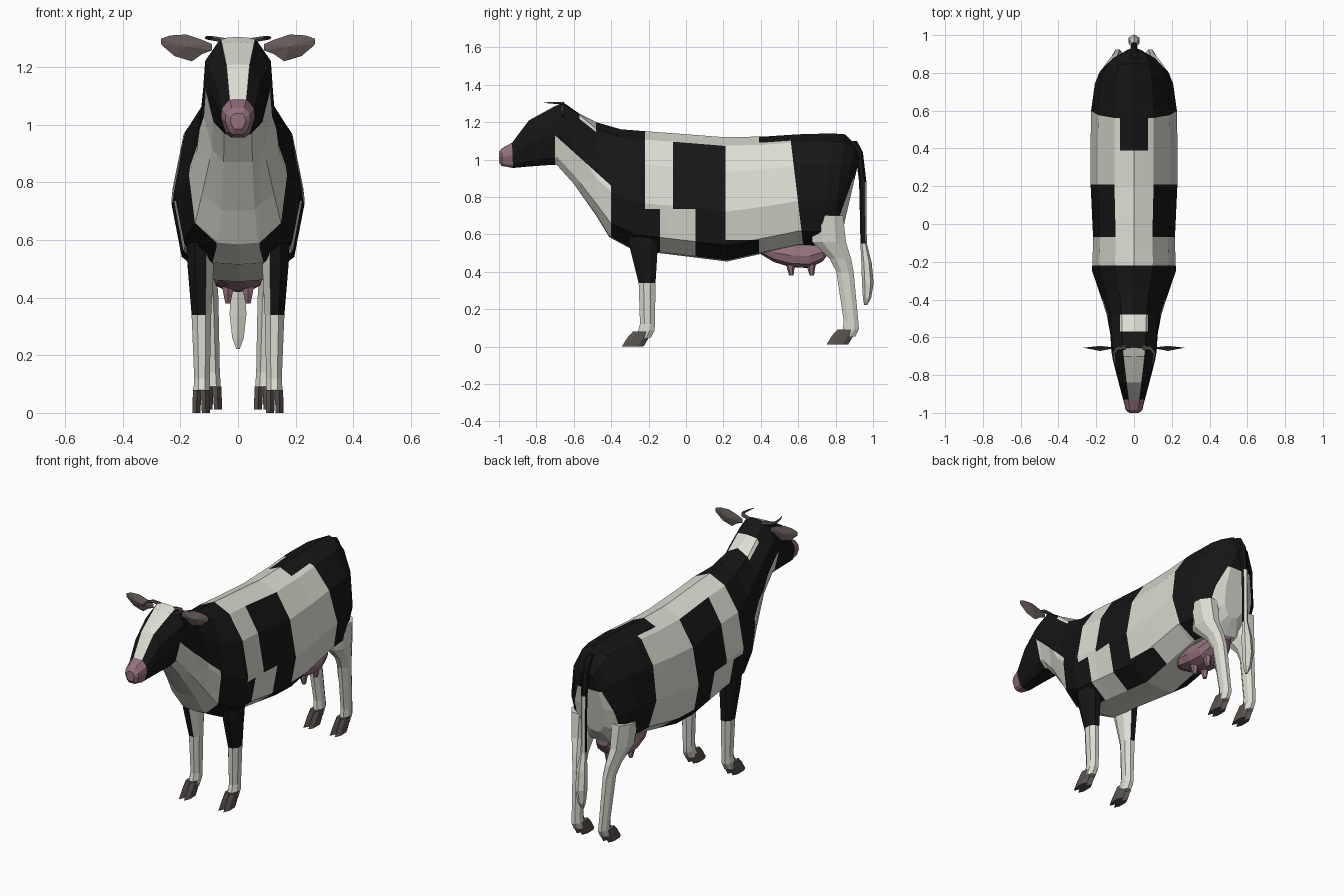
import bpy, bmesh, math
from mathutils import Vector

if "Cube" in bpy.data.objects:
    bpy.data.objects.remove(bpy.data.objects["Cube"])


def material(name, rgb):
    m = bpy.data.materials.new(name)
    m.diffuse_color = (*rgb, 1)
    m.use_nodes = True
    m.node_tree.nodes["Principled BSDF"].inputs["Base Color"].default_value = m.diffuse_color
    return m


BLACK = material("black coat", (0.008, 0.008, 0.008))
WHITE = material("white coat", (0.72, 0.72, 0.65))
PINK = material("pink skin", (0.30, 0.165, 0.205))
HOOF = material("hoof grey brown", (0.10, 0.085, 0.08))
EAR = material("ear grey brown", (0.13, 0.10, 0.098))


def loft(bm, rings):
    """Skin a list of closed rings and cap both ends."""
    vs = [[bm.verts.new(p) for p in r] for r in rings]
    n = len(rings[0])
    for a, b in zip(vs, vs[1:]):
        for i in range(n):
            j = (i + 1) % n
            bm.faces.new((a[i], a[j], b[j], b[i]))
    bm.faces.new(vs[0])
    bm.faces.new(vs[-1])


def finish(name, bm, mats, rule=None, cuts=(), mirror=False):
    """Cut colour borders, colour faces by rule and make the object."""
    for co, no in cuts:
        bmesh.ops.bisect_plane(bm, geom=bm.verts[:] + bm.edges[:] + bm.faces[:],
                               plane_co=co, plane_no=no, dist=1e-4)
    bmesh.ops.recalc_face_normals(bm, faces=bm.faces[:])
    bm.normal_update()
    if rule:
        for f in bm.faces:
            f.material_index = mats.index(rule(f.calc_center_median(), f.normal))
    me = bpy.data.meshes.new(name)
    bm.to_mesh(me)
    bm.free()
    for m in mats:
        me.materials.append(m)
    ob = bpy.data.objects.new(name, me)
    bpy.context.collection.objects.link(ob)
    if mirror:
        ob.modifiers.new("mirror", 'MIRROR').use_mirror_merge = False
    return ob


def section(half, top, bot, w):
    """Ring from a half profile of (width share, height share)."""
    right = [(x, t) for x, t in half]
    left = [(-x, t) for x, t in reversed(half) if x > 0]
    return [Vector((x * w, bot[0] + t * (top[0] - bot[0]), bot[1] + t * (top[1] - bot[1])))
            for x, t in right + left]


def oval(x, y, z, rx, ry, n=8):
    k = 1 / math.cos(math.pi / n)
    return [Vector((x + k * rx * math.cos((i + .5) * 2 * math.pi / n),
                    y + k * ry * math.sin((i + .5) * 2 * math.pi / n), z)) for i in range(n)]


# Body, neck and head in one skin
HEAD = [(0, 1), (.5, .985), (.95, .75), (1, .5), (.72, .12), (.4, 0), (0, 0)]
TRUNK = [(0, 1), (.45, .93), (.83, .72), (1, .40), (.85, .13), (.4, .01), (0, 0)]
head = [((-1.0, 1.04), (-1.0, .985), .026), ((-.985, 1.06), (-.985, .966), .044),
        ((-.93, 1.09), (-.925, .955), .058), ((-.84, 1.21), (-.85, .962), .08),
        ((-.70, 1.287), (-.74, .97), .112), ((-.655, 1.305), (-.69, .97), .12),
        ((-.57, 1.245), (-.60, .87), .125)]
trunk = [((-.48, 1.20), (-.48, .70), .145), ((-.35, 1.162), (-.41, .585), .175),
         ((-.20, 1.15), (-.28, .515), .222), ((-.06, 1.14), (-.10, .495), .216),
         ((.20, 1.12), (.22, .455), .23), ((.42, 1.123), (.42, .50), .23),
         ((.60, 1.135), (.60, .54), .227), ((.78, 1.14), (.72, .535), .207),
         ((.85, 1.135), (.78, .545), .18), ((.905, 1.08), (.81, .59), .135),
         ((.93, 1.02), (.84, .63), .075)]
bm = bmesh.new()
loft(bm, [section(HEAD, *r) for r in head] + [section(TRUNK, *r) for r in trunk])

# white patches: y range, z range, |x| range
PATCHES = [(-.22, -.07, .735, 2, 0, 1), (-.14, .05, 0, .735, 0, 1),
           (-.07, .21, .95, 2, 0, .09), (.21, .39, .57, 2, 0, 1),
           (-.57, -.48, 1.1, 2, 0, .075)]


def coat(c, n):
    x, y, z = abs(c.x), c.y, c.z
    if y < -.925:
        return PINK
    if y < -.67 and x < .035 and n.z > .4 and z > 1.05:
        return WHITE                                    # blaze
    if -.45 < y < .8 and n.z < -.6 and x < .09:
        return WHITE                                    # underside
    if -.70 < y < -.40 and z > .57 and z < 1.13 - .9 * (y + .7):
        return WHITE                                    # chest
    if y > .39 and y + .12 * (z - 1.1) < .56 and (x > .075 or z < 1):
        return WHITE                                    # flank
    if z < .9 and y > .775 + .36 * (z - .57):
        return WHITE                                    # rear
    if any(a < y < b and d < z < e and f <= x < g for a, b, d, e, f, g in PATCHES):
        return WHITE
    return BLACK


cuts = [((0, y, 0), (0, 1, 0)) for y in (-.70, -.57, -.48, -.40, -.22, -.14, -.07, .05, .21, .39)]
cuts += [((0, 0, z), (0, 0, 1)) for z in (.57, .735, .9)]
cuts += [((x, 0, 0), (1, 0, 0)) for x in (-.075, .075)]
cuts += [((0, -.7, 1.13), (0, .9, 1)), ((0, .56, 1.1), (0, 1, .12)), ((0, .775, .57), (0, 1, -.36))]
finish("body", bm, [BLACK, WHITE, PINK], coat, cuts)

# Legs: x, y, z, half width, half depth
front = [(.13, -.235, .75, .055, .10), (.13, -.225, .52, .046, .073), (.127, -.208, .34, .034, .045),
         (.125, -.206, .12, .027, .040), (.126, -.212, .085, .028, .044), (.127, -.235, .045, .027, .045)]
hind = [(.13, .755, .70, .06, .085), (.125, .765, .56, .048, .09), (.108, .825, .47, .035, .058),
        (.098, .85, .40, .030, .046), (.088, .882, .14, .025, .039), (.086, .882, .095, .026, .043),
        (.086, .86, .055, .025, .045)]
for name, rings, hx, hy, base in (("front", front, .128, -.25, 0), ("hind", hind, .086, .845, .012)):
    bm = bmesh.new()
    loft(bm, [oval(*r) for r in rings])
    if name == "front":
        finish("front_legs", bm, [BLACK, WHITE],
               lambda c, n: BLACK if c.z > .34 and n.x > -.75 else WHITE, mirror=True)
    else:
        finish("hind_legs", bm, [WHITE], mirror=True)
    # split hooves, two toes each
    bm = bmesh.new()
    for s in (-1, 1):
        loft(bm, [oval(hx + s * .0145, hy + .012, base + .08, .0135, .040, 6),
                  oval(hx + s * .015, hy - .008, base + .045, .0145, .050, 6),
                  oval(hx + s * .0165, hy - .035, base, .014, .050, 6)])
    finish(name + "_hooves", bm, [HOOF], mirror=True)

# Udder and teats
bm = bmesh.new()
loft(bm, [section(TRUNK, (y, .58), (y, z), w) for y, z, w in
          ((.39, .50, .03), (.47, .452, .075), (.56, .425, .09), (.66, .42, .09),
           (.73, .455, .075), (.78, .52, .04))])
finish("udder", bm, [PINK])
bm = bmesh.new()
for y in (.56, .67):
    loft(bm, [oval(.035, y, .46, .024, .024, 6), oval(.035, y, .415, .016, .017, 6),
              oval(.035, y + .003, .38, .009, .010, 6)])
finish("teats", bm, [PINK], mirror=True)

# Tail with tuft
bm = bmesh.new()
loft(bm, [oval(0, y, z, rx, ry, 6) for y, z, rx, ry in
          ((.885, 1.10, .02, .025), (.925, 1.04, .018, .018), (.945, .88, .015, .017),
           (.947, .70, .012, .015), (.95, .55, .014, .015), (.965, .45, .026, .024),
           (.972, .34, .029, .027), (.968, .26, .02, .019), (.96, .222, .006, .007))])
finish("tail", bm, [BLACK, WHITE],
       lambda c, n: BLACK if c.z > .95 or (c.z > .57 and n.y < .3) else WHITE)

# Ears: thin leaf with a raised middle
bm = bmesh.new()
outline = [(.09, 1.28), (.125, 1.295), (.18, 1.313), (.235, 1.31), (.268, 1.298), (.266, 1.277),
           (.22, 1.238), (.16, 1.22), (.125, 1.245), (.09, 1.258)]
rim = [bm.verts.new((x, -.655, z)) for x, z in outline]
for y in (-.672, -.645):
    mid = bm.verts.new((.18, y, 1.27))
    for a, b in zip(rim, rim[1:] + rim[:1]):
        bm.faces.new((a, b, mid))
finish("ears", bm, [EAR], mirror=True)

# Horns: out from the poll, then forward
bm = bmesh.new()
path = [(.045, -.655, 1.293, .013), (.09, -.66, 1.30, .012), (.107, -.685, 1.302, .009),
        (.102, -.725, 1.303, .006), (.09, -.76, 1.305, .002)]
pts = [Vector(p[:3]) for p in path]
rings = []
for i, p in enumerate(path):
    d = (pts[min(i + 1, 4)] - pts[max(i - 1, 0)]).normalized()
    side = d.cross(Vector((0, 0, 1))).normalized()
    up = side.cross(d)
    rings.append([pts[i] + p[3] * (side * math.cos(k * math.pi / 3) + .7 * up * math.sin(k * math.pi / 3))
                  for k in range(6)])
loft(bm, rings)
finish("horns", bm, [HOOF], mirror=True)
